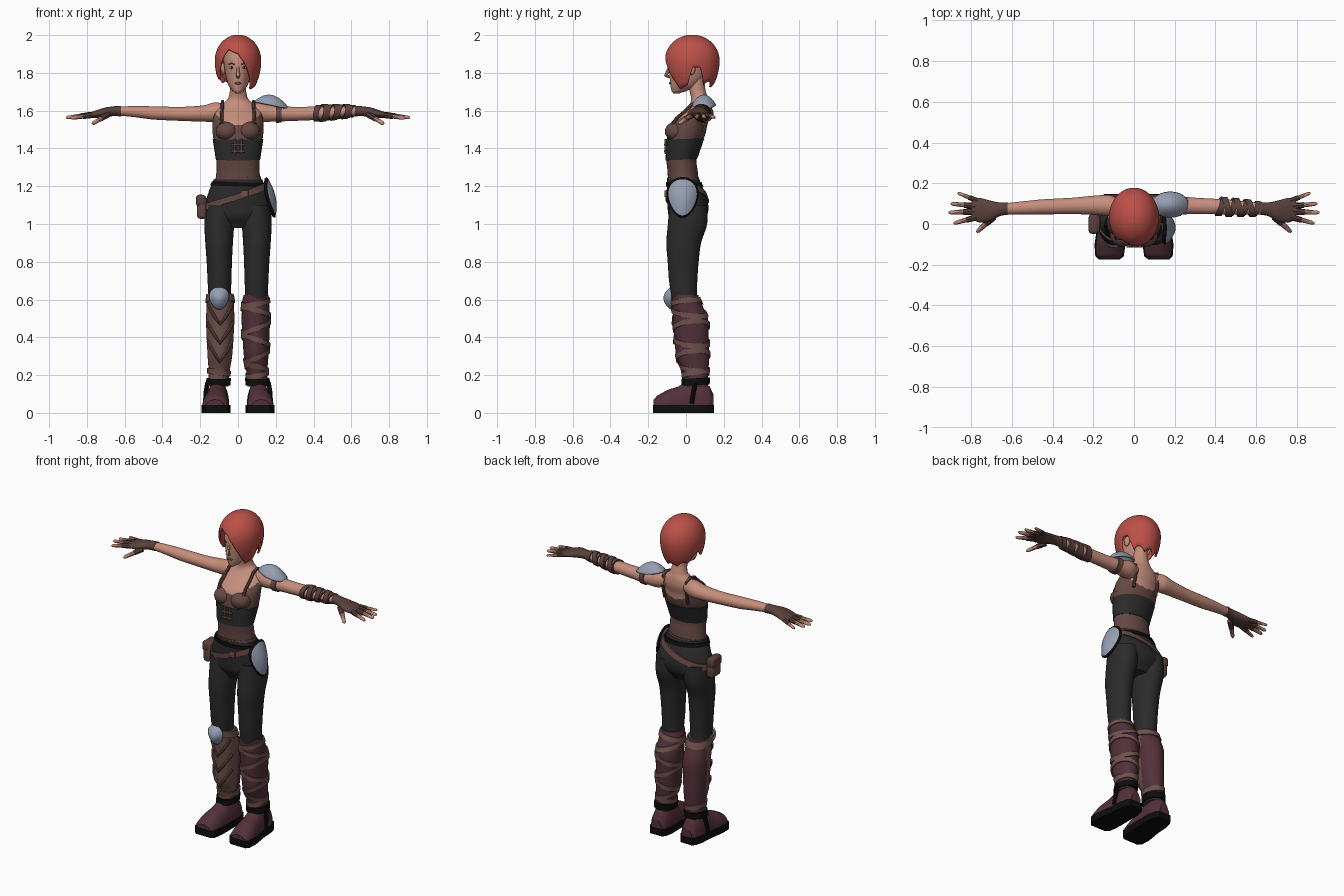
import bpy, bmesh, math
from math import sin, cos, pi, radians, sqrt
from mathutils import Vector

if "Cube" in bpy.data.objects:
    bpy.data.objects.remove(bpy.data.objects["Cube"])
made = []


def material(name, *rgb):
    m = bpy.data.materials.new(name)
    m.use_nodes = True
    m.diffuse_color = (*rgb, 1)
    m.node_tree.nodes["Principled BSDF"].inputs["Base Color"].default_value = (*rgb, 1)
    return m


HAIR = material("red hair", .5, .08, .065)
SKIN = material("skin", .56, .27, .2)
CLOTH = material("brown cloth", .13, .065, .056)
DARK = material("charcoal cloth", .024, .024, .024)
MAROON = material("maroon leather", .085, .03, .042)
WRAP = material("light brown leather", .16, .085, .073)
METAL = material("blue grey metal", .3, .34, .44)
BLACK = material("black rubber", .004, .004, .004)
EYE = material("pale blue eye", .4, .5, .6)
GLOVE = material("glove brown", .1, .052, .045)


def finish(name, bm, mats, rule=None, thick=0):
    bmesh.ops.recalc_face_normals(bm, faces=bm.faces)
    if rule:
        for f in bm.faces:
            f.material_index = rule(f.calc_center_median())
    me = bpy.data.meshes.new(name)
    bm.to_mesh(me)
    bm.free()
    for m in mats:
        me.materials.append(m)
    ob = bpy.data.objects.new(name, me)
    bpy.context.collection.objects.link(ob)
    if thick:
        mod = ob.modifiers.new("thickness", "SOLIDIFY")
        mod.thickness, mod.offset = thick, 0
    made.append(ob)
    return ob


def at(rows, p):
    """Smoothly interpolated cross-section (u, v, ru, rv) at position p."""
    p = min(max(p, rows[0][0]), rows[-1][0])
    i = max(k for k in range(len(rows) - 1) if rows[k][0] <= p)
    f = (p - rows[i][0]) / (rows[i + 1][0] - rows[i][0])
    a, b, c, d = rows[max(i - 1, 0)], rows[i], rows[i + 1], rows[min(i + 2, len(rows) - 1)]
    return [b[k] + .5 * f * (c[k] - a[k] + f * (2 * a[k] - 5 * b[k] + 4 * c[k] - d[k]
            + f * (3 * (b[k] - c[k]) + d[k] - a[k]))) for k in range(1, 5)]


def surf(rows, p, a, off=0, axis="z", s=1):
    u, v, ru, rv = at(rows, p)
    u, v = u + (ru + off) * cos(a), v + (rv + off) * sin(a)
    q = {"z": (u, v, p), "x": (p, u, v), "y": (u, p, v)}[axis]
    return Vector((s * q[0], q[1], q[2]))


def skin_rings(bm, rings, closed=False):
    n = len(rings[0])
    for k in range(len(rings) if closed else len(rings) - 1):
        A, B = rings[k], rings[(k + 1) % len(rings)]
        for j in range(n):
            bm.faces.new((A[j], A[(j + 1) % n], B[(j + 1) % n], B[j]))


def loft(name, rows, mats, rule=None, n=28, axis="z", s=1, sub=5, floor=None):
    bm = bmesh.new()
    ps = [a[0] + (b[0] - a[0]) * k / sub for a, b in zip(rows, rows[1:]) for k in range(sub)] + [rows[-1][0]]
    rings = []
    for p in ps:
        cs = [surf(rows, p, 2 * pi * j / n, 0, axis, s) for j in range(n)]
        if floor:
            for c in cs:
                c.z = max(c.z, floor)
        rings.append([bm.verts.new(c) for c in cs])
    skin_rings(bm, rings)
    bm.faces.new(rings[0])
    bm.faces.new(rings[-1])
    return finish(name, bm, mats, rule)


def band(name, rows, p, h, mat, off=.008, tu=0, tv=0, axis="z", s=1, n=36):
    """Flat strap hugging a lofted limb, tilted by tu and tv."""
    bm, rings = bmesh.new(), [[], [], [], []]
    for j in range(n):
        a = 2 * pi * j / n
        c = p + tu * cos(a) + tv * sin(a)
        for ring, (e, o) in zip(rings, ((-h, -.01), (-h, off), (h, off), (h, -.01))):
            ring.append(bm.verts.new(surf(rows, c + e / 2, a, o, axis, s)))
    skin_rings(bm, rings, True)
    return finish(name, bm, [mat])


def dome(name, fn, mats, rings=10, n=36, black_edge=False, thick=.01):
    """Shell from a centre point out to a rim; fn(r, angle) gives the surface."""
    bm = bmesh.new()
    tip = bm.verts.new(fn(0, 0))
    rs = [[bm.verts.new(fn((k + 1) / rings, 2 * pi * j / n)) for j in range(n)] for k in range(rings)]
    skin_rings(bm, rs)
    for j in range(n):
        bm.faces.new((tip, rs[0][j], rs[0][(j + 1) % n]))
    if black_edge:
        for f in bm.faces:
            f.material_index = int(all(v in rs[-1] or v in rs[-2] for v in f.verts))
    return finish(name, bm, mats, None, thick)


def tube(name, pts, radii, mat, s=1):
    cu = bpy.data.curves.new(name, "CURVE")
    cu.dimensions, cu.bevel_depth, cu.bevel_resolution, cu.use_fill_caps = "3D", 1, 2, True
    sp = cu.splines.new("POLY")
    sp.points.add(len(pts) - 1)
    for k, p in enumerate(pts):
        sp.points[k].co = (s * p[0], p[1], p[2], 1)
        sp.points[k].radius = radii[k] if isinstance(radii, (list, tuple)) else radii
    tmp = bpy.data.objects.new(name + "_path", cu)
    bpy.context.collection.objects.link(tmp)
    me = bpy.data.meshes.new_from_object(tmp.evaluated_get(bpy.context.evaluated_depsgraph_get()))
    bm = bmesh.new()
    bm.from_mesh(me)
    bpy.data.objects.remove(tmp)
    return finish(name, bm, [mat])


def ball(name, loc, scale, mat, seg=16):
    bm = bmesh.new()
    bmesh.ops.create_uvsphere(bm, u_segments=seg, v_segments=seg // 2 + 2, radius=1)
    bmesh.ops.scale(bm, vec=scale, verts=bm.verts)
    bmesh.ops.translate(bm, vec=loc, verts=bm.verts)
    return finish(name, bm, [mat])


def box(name, loc, size, mat, bev=.004):
    bm = bmesh.new()
    bmesh.ops.create_cube(bm, size=1)
    bmesh.ops.scale(bm, vec=size, verts=bm.verts)
    bmesh.ops.translate(bm, vec=loc, verts=bm.verts)
    bmesh.ops.bevel(bm, geom=bm.edges[:], offset=bev, segments=3, affect="EDGES", profile=.5)
    return finish(name, bm, [mat])


# Torso with top, corset and bare shoulders
TORSO = [(1.19, 0, -.012, .125, .082), (1.28, 0, -.018, .114, .08), (1.35, 0, -.025, .114, .08),
         (1.42, 0, -.012, .125, .09), (1.48, 0, .004, .134, .1), (1.54, 0, .018, .134, .095),
         (1.59, 0, .05, .122, .076), (1.63, 0, .07, .09, .055), (1.66, 0, .072, .055, .045),
         (1.71, 0, .06, .042, .043), (1.78, 0, .05, .042, .045)]


def torso_rule(c):
    neckline = (1.525 if c.y < .03 else 1.505) + 4 * c.x ** 2
    return 0 if c.z > neckline or c.z < 1.228 else 1


loft("torso", TORSO, [SKIN, CLOTH], torso_rule, n=48, sub=8)
band("corset", TORSO, 1.395, .11, DARK, .004, tv=.003)
band("top_hem", TORSO, 1.236, .018, CLOTH, .004, tu=.006)
for x in (-.017, .017):
    box("corset_clasp", (x, -.107, 1.41), (.012, .014, .08), CLOTH)
for z in (1.385, 1.42):
    box("corset_lace", (0, -.11, z), (.075, .012, .011), WRAP)

# Trousers and belts
PELVIS = [(.98, 0, .01, .1, .06), (1.04, 0, .01, .165, .1), (1.1, 0, .01, .175, .108),
          (1.18, 0, -.003, .152, .098), (1.235, 0, -.014, .13, .086)]
loft("trouser_seat", PELVIS, [DARK], n=40)
band("slanted_belt", PELVIS, 1.145, .034, CLOTH, .009, tu=.055)
band("waist_belt", PELVIS, 1.21, .022, BLACK, .006, tu=-.005)
box("belt_buckle", (.035, -.108, 1.16), (.04, .014, .036), WRAP)
box("belt_pouch", (-.192, .0, 1.09), (.05, .09, .125), CLOTH, .018)
box("pouch_flap", (-.198, .0, 1.125), (.05, .096, .06), GLOVE, .016)

LEG = [(.55, .098, .0, .058, .065), (.62, .098, -.01, .06, .068), (.7, .098, -.015, .063, .075),
       (.8, .099, -.015, .067, .082), (.9, .1, -.012, .073, .092), (1, .099, .008, .079, .104),
       (1.1, .094, .012, .08, .1)]
CALF = [(.14, .105, .05, .055, .065), (.22, .1, .05, .056, .069), (.3, .096, .035, .065, .087),
        (.4, .095, .03, .071, .09), (.5, .094, .024, .075, .092), (.6, .094, .0, .07, .075),
        (.625, .095, -.005, .066, .07)]
SHOE = [(-.172, .122, .04, .045, .03), (-.155, .12, .04, .064, .05), (-.1, .118, .04, .07, .08),
        (-.04, .113, .04, .066, .1), (0, .11, .04, .062, .125), (.08, .107, .04, .06, .13),
        (.125, .106, .04, .05, .1), (.145, .106, .04, .035, .06)]
for s, side in ((1, "left"), (-1, "right")):
    # Legs and boots
    loft(side + "_trouser_leg", LEG, [DARK], s=s)
    loft(side + "_boot_shaft", CALF, [MAROON, WRAP], lambda c, s=s: int(s < 0 and c.y < .03), s=s, n=36)
    loft(side + "_shoe", SHOE, [MAROON], axis="y", s=s, n=32, floor=.035)
    bm = bmesh.new()
    rim = [(r[1] + e * (r[3] + .006), r[0] * 1.02) for e, rs in ((1, SHOE), (-1, SHOE[::-1])) for r in rs]
    base = bm.faces.new([bm.verts.new((s * x, y, 0)) for x, y in rim])
    up = bmesh.ops.extrude_face_region(bm, geom=[base])["geom"]
    bmesh.ops.translate(bm, vec=(0, 0, .042), verts=[v for v in up if isinstance(v, bmesh.types.BMVert)])
    finish(side + "_sole", bm, [BLACK])
    band(side + "_shoe_collar", CALF, .165, .036, BLACK, .01, tv=.004, s=s)
    tube(side + "_shoe_strap", [(.162, .05, .16), (.17, .04, .11), (.174, .03, .05)], .012, BLACK, s)
    # Arms, gloves and fingers
    ARM = [(.07, .082, 1.595, .042, .04), (.12, .09, 1.592, .052, .052), (.18, .092, 1.585, .048, .043),
           (.3, .089, 1.583, .04, .037), (.45, .084, 1.588, .037, .035), (.55, .079, 1.595, .032, .029),
           (.64, .075, 1.598, .027, .024)]
    loft(side + "_arm", ARM, [SKIN], axis="x", s=s)
    HAND = [(.62, .076, 1.598, .031, .028), (.66, .072, 1.597, .034, .026), (.71, .064, 1.59, .052, .025),
            (.76, .068, 1.58, .06, .019), (.795, .072, 1.577, .052, .012)]
    loft(side + "_glove", HAND, [GLOVE], axis="x", s=s)
    for finger, a, b, r in (("little", (.765, .112, 1.578), (.866, .153, 1.563), .01),
                            ("ring", (.78, .088, 1.578), (.9, .1, 1.563), .0115),
                            ("middle", (.78, .062, 1.577), (.91, .056, 1.563), .012),
                            ("index", (.77, .034, 1.577), (.886, .003, 1.56), .0115),
                            ("thumb", (.69, .035, 1.58), (.772, -.04, 1.53), .013)):
        a, b = Vector(a), Vector(b)
        tube(f"{side}_{finger}_finger", [a, a.lerp(b, .55), a.lerp(b, .92), b], [r, r, r * .8, r * .35], SKIN, s)
        tube(f"{side}_{finger}_sleeve", [a, a.lerp(b, .45)], [r * 1.4, r * 1.2], GLOVE, s)
    # Top straps and chest
    tube(side + "_shoulder_strap", [(.088, -.07, 1.53), (.086, -.05, 1.56), (.085, -.008, 1.595), (.083, .035, 1.636),
         (.082, .075, 1.648), (.082, .11, 1.63), (.082, .118, 1.59), (.082, .108, 1.54), (.082, .095, 1.49)], .009, CLOTH, s)
    ball(side + "_bust", (s * .058, -.05, 1.49), (.06, .062, .052), CLOTH, 24)
    # Face features on each side
    HEAD = [(1.692, 0, -.05, .012, .018), (1.702, 0, -.038, .028, .038), (1.73, 0, -.012, .049, .07),
            (1.77, 0, .004, .062, .09), (1.82, 0, .014, .071, .104), (1.87, 0, .02, .077, .109),
            (1.92, 0, .025, .07, .1), (1.96, 0, .025, .05, .07), (1.98, 0, .025, .01, .01)]
    ball(side + "_eye", surf(HEAD, 1.828, -pi / 2 + s * .46, -.004), (.014, .008, .007), EYE)
    ball(side + "_pupil", surf(HEAD, 1.828, -pi / 2 + s * .46, .002), (.005, .004, .006), BLACK, 10)
    tube(side + "_eyebrow", [surf(HEAD, 1.845 + .006 * k * (2 - k), -pi / 2 + s * (.25 + .22 * k), .001)
         for k in range(3)], .0035, CLOTH)
    ball(side + "_ear", (s * .078, .03, 1.822), (.012, .02, .032), SKIN)

# Head
loft("head", HEAD, [SKIN], n=32)
tube("nose", [(0, -.088, 1.835), (0, -.098, 1.805), (0, -.106, 1.787), (0, -.086, 1.777)], [.006, .009, .011, .008], SKIN)
ball("lips", (0, -.082, 1.745), (.018, .009, .007), WRAP)

# Hair: azimuth in degrees from the front towards the left, height of the lower edge
EDGE = [(-180, 1.72), (-125, 1.735), (-110, 1.8), (-95, 1.81), (-72, 1.765), (-50, 1.85), (-30, 1.925), (0, 1.9),
        (18, 1.85), (35, 1.78), (52, 1.715), (78, 1.735), (92, 1.83), (108, 1.83), (124, 1.735), (180, 1.72)]


def hair(r, a):
    deg = math.degrees(a) if a <= pi else math.degrees(a) - 360
    k = max(i for i in range(len(EDGE) - 1) if EDGE[i][0] <= deg)
    (d0, z0), (d1, z1) = EDGE[k], EDGE[k + 1]
    low = z0 + (z1 - z0) * (deg - d0) / (d1 - d0)
    if abs(deg) > 124:
        low += .025 * abs(sin(4.5 * a))
    z = 1.995 - (1.995 - low) * r ** 1.7
    t = (z - 1.865) / .131
    w = sqrt(max(0, 1 - t * t)) if t > 0 else 1 - .24 * t * t
    return (.117 * w * sin(a), .032 - (.138 if cos(a) > 0 else .14 - .0) * w * cos(a), z)


dome("hair", hair, [HAIR], rings=18, n=90, thick=.012)

# Left shoulder armour, arm strap and forearm wraps
dome("shoulder_plate", lambda r, a: (.178 + .088 * r * cos(a), .095 + .06 * r * sin(a),
     1.678 - .05 * r * r - .2 * r * .088 * cos(a)), [METAL])
band("upper_arm_strap", ARM, .215, .03, CLOTH, .007, axis="x")
for k in range(7):
    band("forearm_wrap", ARM, .425 + .029 * k, .03, GLOVE, .008 + .004 * (k % 2), tu=.012 * (-1) ** k,
         tv=.006, axis="x")


# Left hip plate with dark rim
def hip(r, a):
    y, z = .09 * r * cos(a) * (.86 + .2 * sin(a)), 1.14 + .105 * r * sin(a)
    return (.148 + .2 * (1.245 - z) + .024 * (1 - r * r) - 3 * y * y, y - .018, z)


dome("hip_plate", hip, [METAL, BLACK], rings=9, black_edge=True, thick=.014)

# Left boot wraps
for k, (z, tilt) in enumerate(((.585, .012), (.535, -.02), (.455, .03), (.38, -.025), (.3, .028), (.235, -.012), (.205, .01))):
    band("boot_wrap", CALF, z, .027, WRAP, .007, tu=tilt, tv=.01 * (-1) ** k)

# Right shin guard ridges, cuffs and knee plate
for z in (.56, .46, .36):
    tube("shin_ridge", [surf(CALF, z + .11 * abs(k) / 3 - .09, -pi / 2 + k * .36, .002, s=-1)
         for k in range(-3, 4)], .009, CLOTH)
band("shin_guard_cuff", CALF, .215, .03, WRAP, .007, tu=.008, s=-1)
band("shin_guard_top", CALF, .605, .04, WRAP, .008, tv=-.012, s=-1)
dome("knee_plate", lambda r, a: (-.1 + .056 * r * cos(a) * (.85 + .2 * sin(a)), -.114 + .035 * r * r,
     .607 + .056 * r * sin(a)), [METAL])

# Smooth shading with sharp creases kept
bpy.ops.object.select_all(action="DESELECT")
for ob in made:
    ob.select_set(True)
bpy.context.view_layer.objects.active = made[0]
bpy.ops.object.shade_smooth_by_angle(angle=radians(42))
